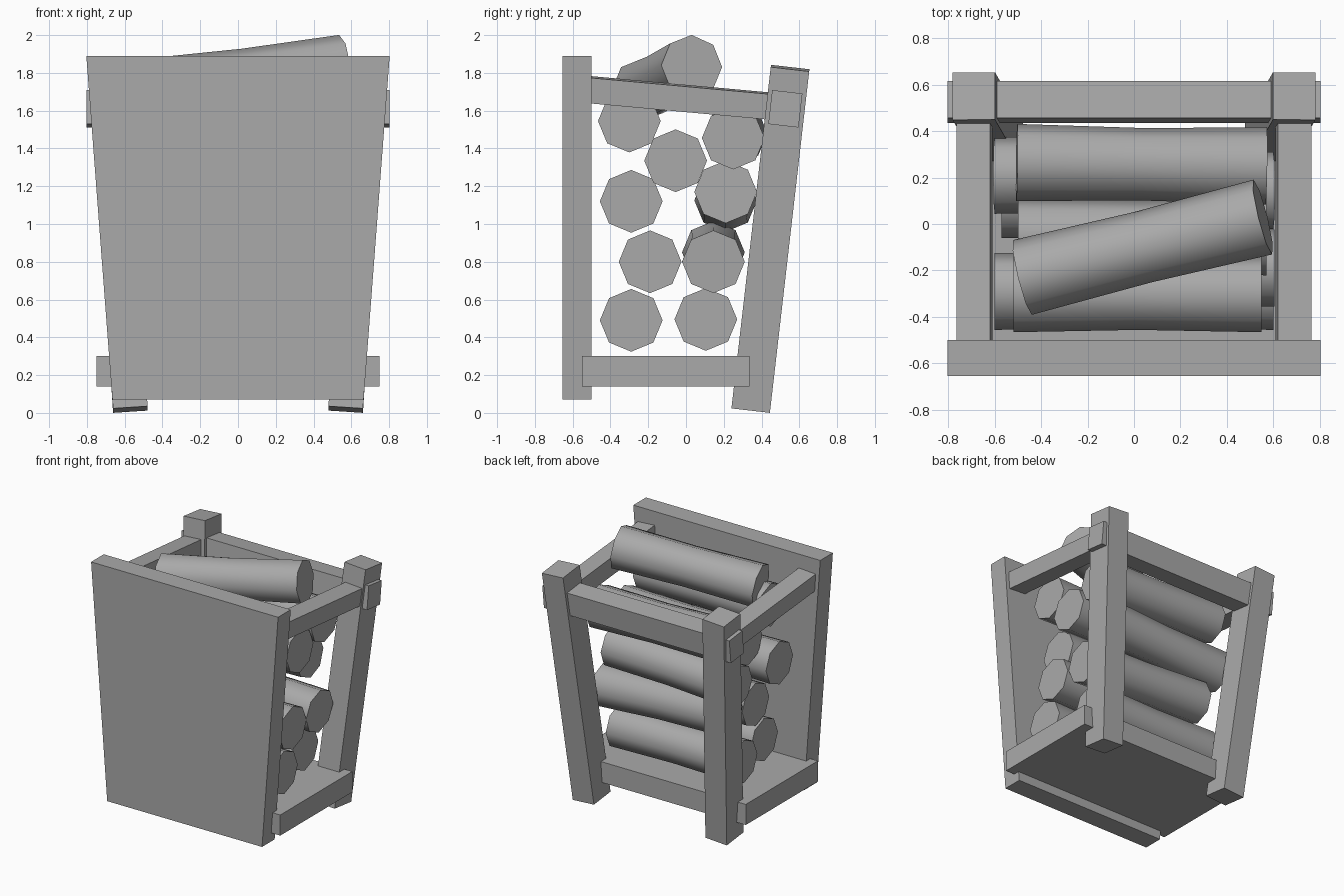
import bpy
import bmesh
from math import cos, sin, tau, radians
from mathutils import Vector

if "Cube" in bpy.data.objects:
    bpy.data.objects.remove(bpy.data.objects["Cube"], do_unlink=True)

GREY = (0.4, 0.4, 0.4, 1.0)
grey = bpy.data.materials.new("plain grey")
grey.use_nodes = True
grey.diffuse_color = GREY
grey.node_tree.nodes["Principled BSDF"].inputs["Base Color"].default_value = GREY


def loft(name, rings, smooth=False):
    """Skin a closed solid through rings of points."""
    bm = bmesh.new()
    loops = [[bm.verts.new(p) for p in ring] for ring in rings]
    for low, high in zip(loops, loops[1:]):
        n = len(low)
        for i in range(n):
            j = (i + 1) % n
            bm.faces.new((low[i], low[j], high[j], high[i]))
    bm.faces.new(loops[0])
    bm.faces.new(loops[-1])
    bmesh.ops.recalc_face_normals(bm, faces=bm.faces)
    mesh = bpy.data.meshes.new(name)
    bm.to_mesh(mesh)
    bm.free()
    mesh.materials.append(grey)
    if smooth:
        mesh.shade_smooth()
        mesh.set_sharp_from_angle(angle=radians(60))
    obj = bpy.data.objects.new(name, mesh)
    bpy.context.collection.objects.link(obj)
    return obj


def frame(start, end, side):
    """Two axes square to the line; the first lies close to side."""
    along = (end - start).normalized()
    u = Vector(side)
    u = (u - along * u.dot(along)).normalized()
    return u, along.cross(u)


def beam(name, start, end, width, depth, side=(1, 0, 0)):
    start, end = Vector(start), Vector(end)
    u, v = frame(start, end, side)
    u, v = u * width / 2, v * depth / 2
    return loft(name, [[p - u - v, p + u - v, p + u + v, p - u + v]
                       for p in (start, end)])


def log(name, start, end, radius=0.166, waist=0.156):
    start, end = Vector(start), Vector(end)
    u, v = frame(start, end, (0, 1, 0))
    stations = ((start, radius), ((start + end) / 2, waist), (end, radius))
    loft(name, [[p + (u * cos(k * tau / 8) + v * sin(k * tau / 8)) * r
                 for k in range(8)] for p, r in stations], smooth=True)


# Tapered front panel
loft("front_panel", [[(-w, -0.655, z), (w, -0.655, z), (w, -0.5, z), (-w, -0.5, z)]
                     for w, z in ((0.665, 0.07), (0.803, 1.89))])

# Floor slab
beam("floor", (0, -0.55, 0.22), (0, 0.335, 0.22), 1.496, 0.16)

# Leaning back posts and sloping side rails
for s, label in ((1, "left"), (-1, "right")):
    beam(label + "_back_post", (s * 0.57, 0.343, 0.018), (s * 0.69, 0.551, 1.825),
         0.183, 0.205)
    beam(label + "_side_rail", (s * 0.687, -0.52, 1.712), (s * 0.687, 0.5, 1.619),
         0.145, 0.135, side=(1, 0, -0.066 * s))

# Cross rail through the back posts
beam("back_rail", (-0.803, 0.526, 1.61), (0.803, 0.526, 1.61), 0.161, 0.181,
     side=(0, 1, -0.115))

# Stacked logs: right end x, y, z, then left end x, y, z
LOGS = [
    ((-0.47, -0.29, 0.49), (0.60, -0.29, 0.49)),
    ((-0.57, 0.105, 0.495), (0.50, 0.105, 0.495)),
    ((-0.465, -0.19, 0.80), (0.605, -0.19, 0.80)),
    ((-0.47, 0.145, 0.85), (0.60, 0.145, 0.80)),
    ((-0.60, -0.29, 1.12), (0.47, -0.29, 1.12)),
    ((-0.60, 0.21, 1.125), (0.47, 0.21, 1.17)),
    ((-0.50, -0.055, 1.335), (0.57, -0.055, 1.335)),
    ((-0.52, -0.30, 1.545), (0.55, -0.30, 1.545)),
    ((-0.505, 0.265, 1.48), (0.57, 0.25, 1.455)),
    ((-0.48, -0.23, 1.71), (0.555, 0.03, 1.836)),
]
for i, (right_end, left_end) in enumerate(LOGS):
    log("log_%d" % (i + 1), right_end, left_end)
